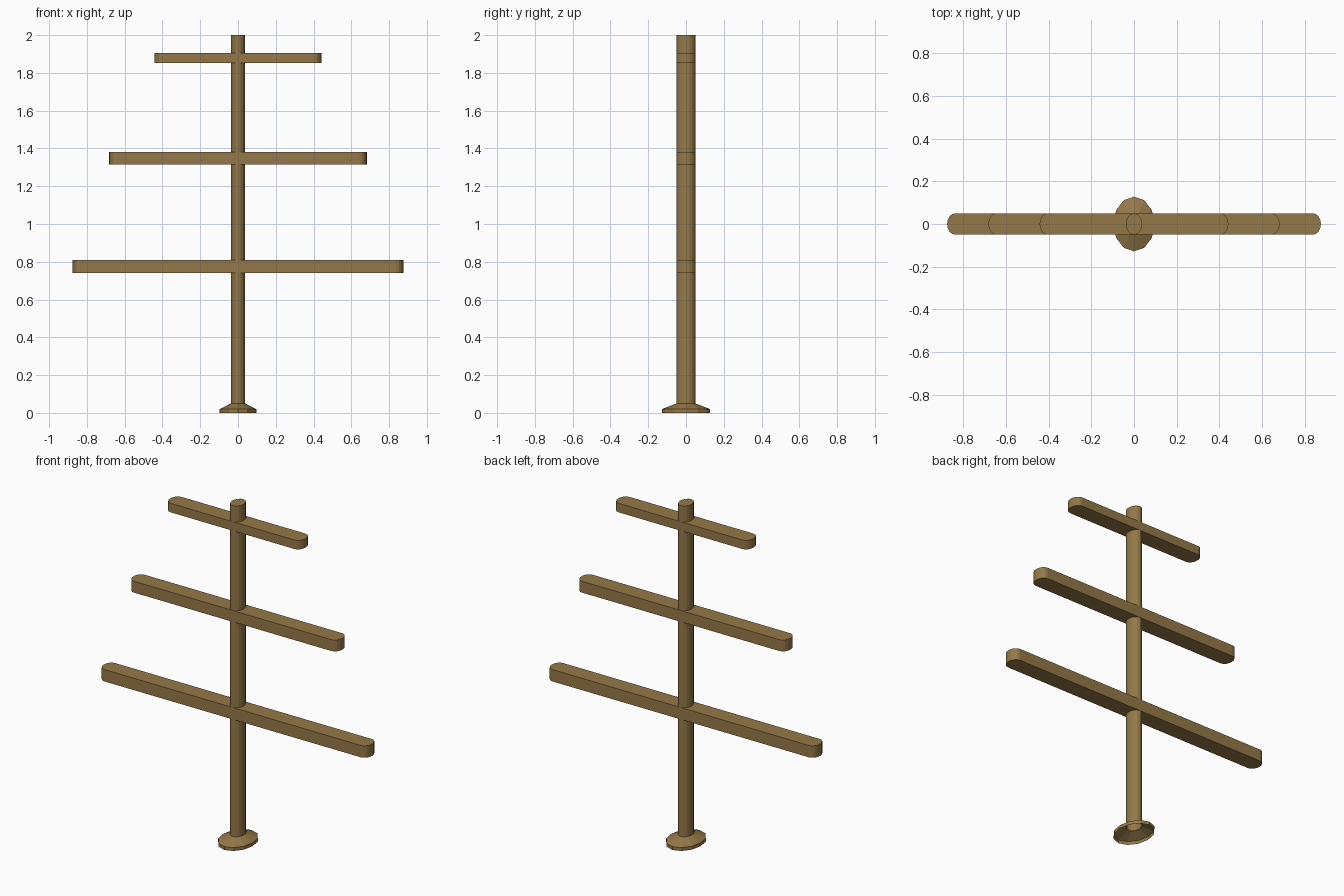
import bpy, bmesh
from math import sin, cos, pi

if "Cube" in bpy.data.objects:
    bpy.data.objects.remove(bpy.data.objects["Cube"])

wood = bpy.data.materials.new("wood")
wood.diffuse_color = (0.30, 0.19, 0.065, 1)
wood.use_nodes = True
wood.node_tree.nodes["Principled BSDF"].inputs["Base Color"].default_value = wood.diffuse_color

RX, RY = 0.038, 0.05   # oval section shared by mast and arm ends


def oval(rx, ry, n):
    return [(rx * cos(2 * pi * i / n), ry * sin(2 * pi * i / n)) for i in range(n)]


def stadium(half, n=16):
    # oval split in the middle and stretched out to +-half in x
    d, pts = half - RX, []
    for sign in (1, -1):
        for i in range(n // 2 + 1):
            a = -pi / 2 + 2 * pi * i / n
            pts.append((sign * (d + RX * cos(a)), sign * RY * sin(a)))
    return pts


def loft(name, rings, cap_top=False, cap_bottom=False):
    # rings: list of (outline, z) from bottom to top
    bm = bmesh.new()
    rows = [[bm.verts.new((x, y, z)) for x, y in pts] for pts, z in rings]
    n = len(rows[0])
    for lo, hi in zip(rows, rows[1:]):
        for i in range(n):
            j = (i + 1) % n
            bm.faces.new((lo[i], lo[j], hi[j], hi[i]))
    if cap_top:
        bm.faces.new(rows[-1])
    if cap_bottom:
        bm.faces.new(rows[0][::-1])
    me = bpy.data.meshes.new(name)
    bm.to_mesh(me)
    bm.free()
    me.materials.append(wood)
    ob = bpy.data.objects.new(name, me)
    bpy.context.collection.objects.link(ob)
    return ob


# mast, open at the foot where it meets the hollow base
mast = oval(RX, RY, 16)
loft("mast", [(mast, 0.045), (mast, 2.0)], cap_top=True)

# flared hollow base
wide = oval(0.097, 0.128, 12)
loft("base_flange", [(wide, 0), (wide, 0.02), (oval(RX, RY, 12), 0.05)])

# cross arms
for name, half, z0, z1 in (("lower_arm", 0.875, 0.74, 0.81),
                           ("middle_arm", 0.682, 1.315, 1.382),
                           ("upper_arm", 0.442, 1.852, 1.905)):
    s = stadium(half)
    loft(name, [(s, z0), (s, z1)], cap_top=True, cap_bottom=True)
